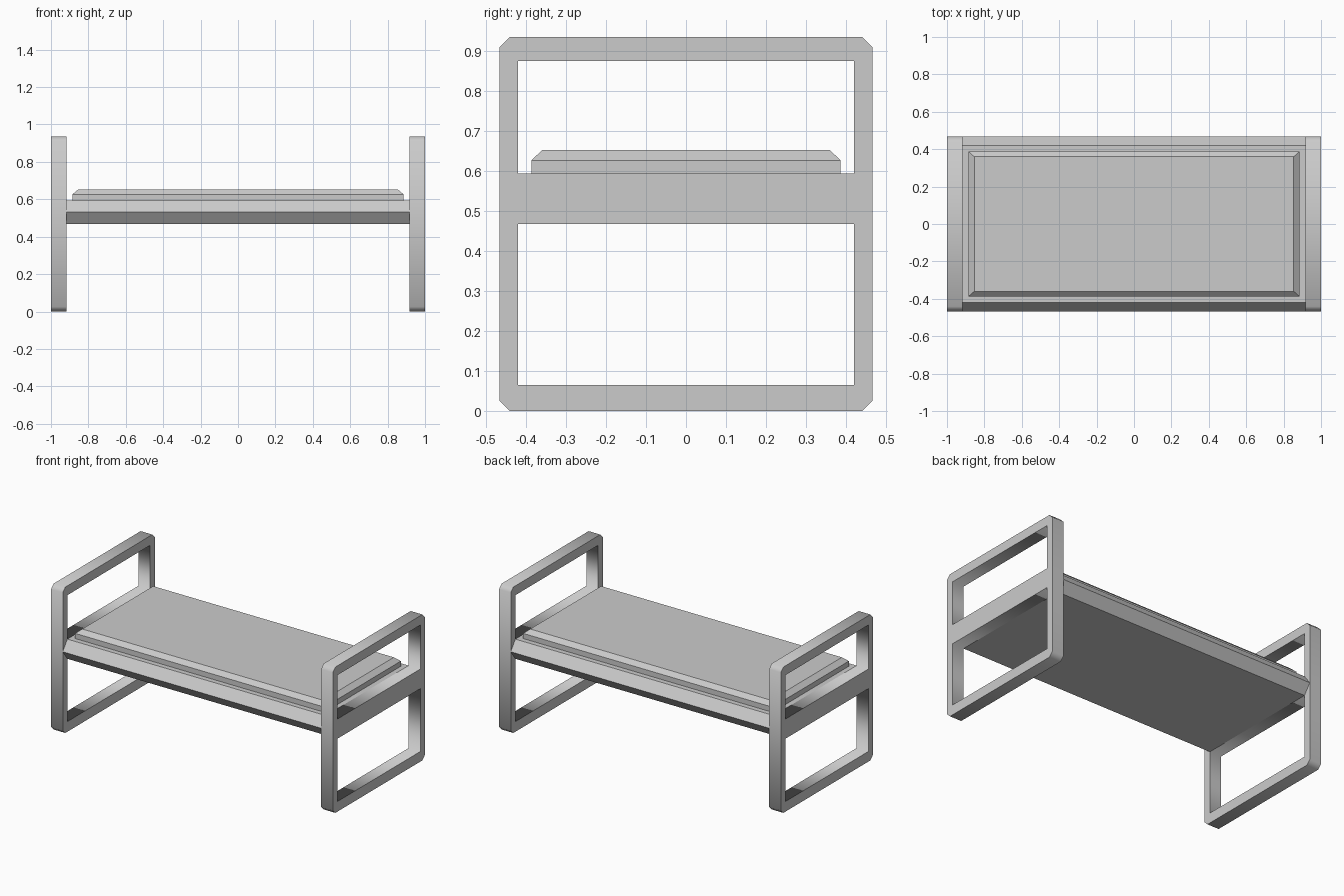
import bpy, bmesh
from math import pi

if "Cube" in bpy.data.objects:
    bpy.data.objects.remove(bpy.data.objects["Cube"])

W, H = 0.467, 0.936        # half depth and height of the end frames
X_IN, X_OUT = 0.917, 1.0   # inner and outer faces of the end frames
Y_IN = 0.42                # half width of the frame openings
Z_LOW, Z_TOP = 0.468, 0.594  # underside and top of the bed deck


def link(name, bm):
    bmesh.ops.recalc_face_normals(bm, faces=bm.faces)
    mesh = bpy.data.meshes.new(name)
    bm.to_mesh(mesh)
    bm.free()
    ob = bpy.data.objects.new(name, mesh)
    bpy.context.collection.objects.link(ob)
    return ob


def rect(z0, z1):
    return [(-Y_IN, z0), (Y_IN, z0), (Y_IN, z1), (-Y_IN, z1)]


def end_frame(name, x):
    """Flat filled outline with openings, extruded along x."""
    c = 0.026
    outer = [(-W + c, 0), (W - c, 0), (W, c), (W, H - c),
             (W - c, H), (-W + c, H), (-W, H - c), (-W, c)]
    curve = bpy.data.curves.new(name, 'CURVE')
    curve.dimensions = '2D'
    curve.fill_mode = 'BOTH'
    curve.extrude = (X_OUT - X_IN) / 2
    for loop in (outer, rect(0.065, Z_LOW), rect(Z_TOP, 0.876)):
        s = curve.splines.new('POLY')
        s.points.add(len(loop) - 1)
        for p, (y, z) in zip(s.points, loop):
            p.co = (y, z, 0, 1)
        s.use_cyclic_u = True
    ob = bpy.data.objects.new(name, curve)
    bpy.context.collection.objects.link(ob)
    ob.rotation_euler = (pi / 2, 0, pi / 2)
    ob.location.x = x
    bpy.ops.object.select_all(action='DESELECT')
    ob.select_set(True)
    bpy.context.view_layer.objects.active = ob
    bpy.ops.object.convert(target='MESH')


def loft(name, rings, caps):
    """Skin consecutive rings of points, optionally closing both ends."""
    bm = bmesh.new()
    rows = [[bm.verts.new(p) for p in ring] for ring in rings]
    for a, b in zip(rows, rows[1:]):
        for i in range(len(a)):
            j = (i + 1) % len(a)
            bm.faces.new((a[i], a[j], b[j], b[i]))
    if caps:
        bm.faces.new(rows[0])
        bm.faces.new(rows[-1])
    return link(name, bm)


# Head and foot end frames
end_frame("head_frame", -(X_IN + X_OUT) / 2)
end_frame("foot_frame", (X_IN + X_OUT) / 2)

# Bed deck with pointed side rails, open where it meets the frames
z_mid = (Z_LOW + Z_TOP) / 2
section = [(-Y_IN, Z_LOW), (Y_IN, Z_LOW), (W, z_mid),
           (Y_IN, Z_TOP), (-Y_IN, Z_TOP), (-W, z_mid)]
loft("bed_deck", [[(x, y, z) for y, z in section] for x in (-X_IN, X_IN)], False)

# Mattress with bevelled upper edge
rings = [(0.885, 0.387, Z_TOP), (0.885, 0.387, 0.627), (0.854, 0.36, 0.653)]
loft("mattress", [[(-x, -y, z), (x, -y, z), (x, y, z), (-x, y, z)]
                  for x, y, z in rings], True)
